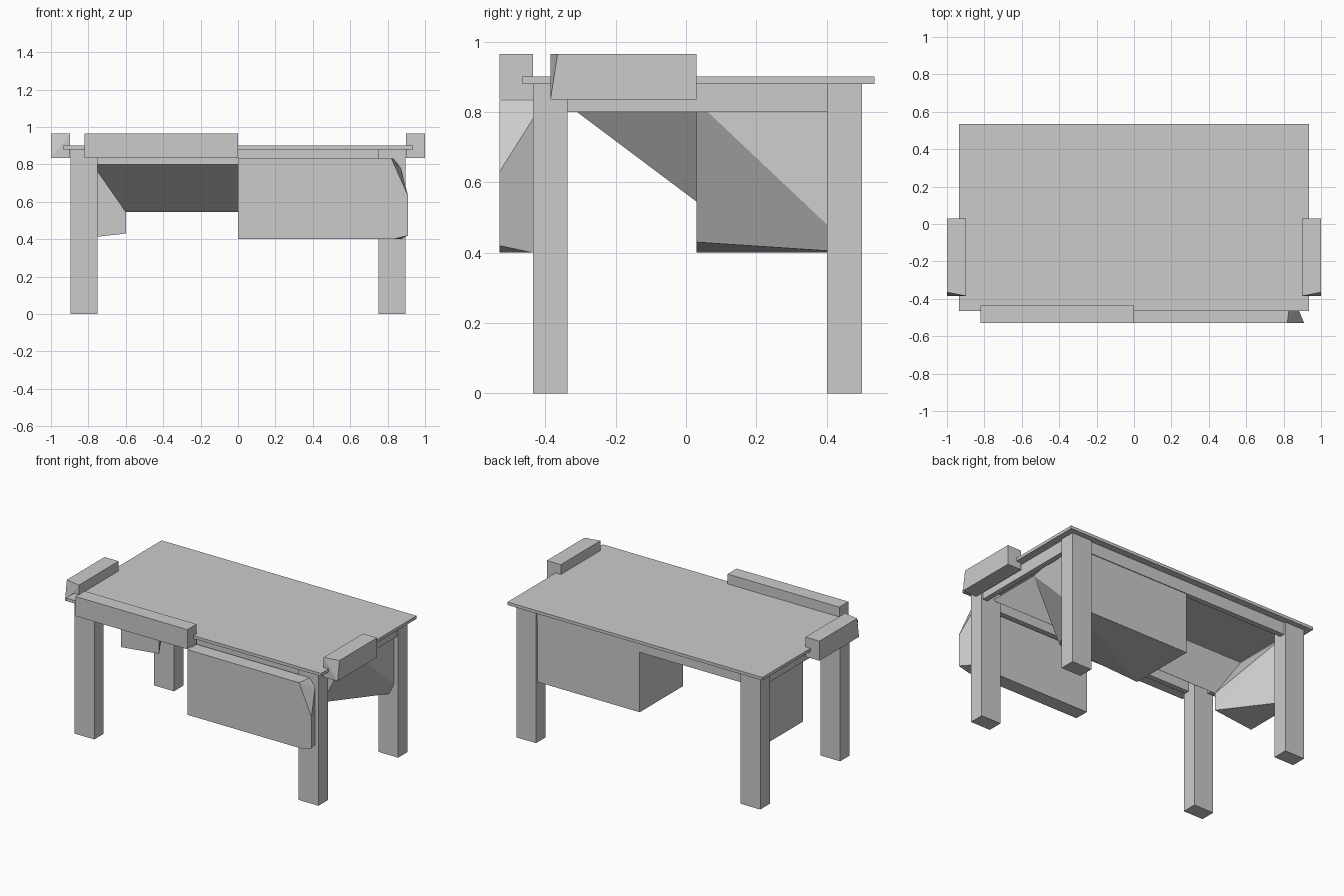
import bpy, bmesh


def finish(bm, name):
    bmesh.ops.recalc_face_normals(bm, faces=bm.faces)
    mesh = bpy.data.meshes.new(name)
    bm.to_mesh(mesh)
    bm.free()
    obj = bpy.data.objects.new(name, mesh)
    bpy.context.collection.objects.link(obj)
    return obj


def hull(name, pts):
    """Convex block around a few corner points."""
    bm = bmesh.new()
    for p in pts:
        bm.verts.new(p)
    res = bmesh.ops.convex_hull(bm, input=bm.verts)
    loose = [v for v in res["geom_interior"] if isinstance(v, bmesh.types.BMVert) and v.is_valid]
    if loose:
        bmesh.ops.delete(bm, geom=loose, context='VERTS')
    bmesh.ops.dissolve_limit(bm, angle_limit=0.01, verts=bm.verts, edges=bm.edges)
    return finish(bm, name)


def box(name, x, y, z):
    return hull(name, [(a, b, c) for a in x for b in y for c in z])


# Table top
box("table_top", (-0.935, 0.935), (-0.465, 0.535), (0.88, 0.90))

# Legs, side aprons and side rests, mirrored left and right
for side, s in (("left", -1), ("right", 1)):
    box(side + "_front_leg", (s * 0.75, s * 0.895), (-0.435, -0.337), (0, 0.88))
    box(side + "_back_leg", (s * 0.75, s * 0.895), (0.40, 0.50), (0, 0.88))
    box(side + "_apron", (s * 0.85, s * 0.885), (-0.337, 0.40), (0.80, 0.88))
    rest = [(s * x, 0.03, z) for x in (0.897, 1.0) for z in (0.835, 0.965)]
    rest += [(s * 0.897, -0.385, z) for z in (0.835, 0.965)]
    rest += [(s * 1.0, -0.385, 0.835), (s * 1.0, -0.365, 0.965)]
    hull(side + "_rest", rest)

# Front and back aprons
box("front_apron", (-0.75, 0.75), (-0.425, -0.39), (0.80, 0.88))
box("back_apron", (-0.75, 0.75), (0.455, 0.49), (0.80, 0.88))

# Raised bar and hanging panel on the front
box("front_bar", (-0.82, 0), (-0.53, -0.435), (0.835, 0.965))
hull("front_panel", [
    (0, -0.53, 0.40), (0.83, -0.53, 0.40), (0.91, -0.53, 0.42), (0.91, -0.53, 0.63),
    (0.82, -0.53, 0.832), (0, -0.53, 0.832),
    (0, -0.435, 0.40), (0.87, -0.435, 0.40), (0.87, -0.435, 0.78),
    (0.83, -0.435, 0.832), (0, -0.435, 0.832)])

# Sloped block under the front half of the top
hull("sloped_under_block", [(s * x, y, z) for s in (-1, 1) for x, y, z in (
    (0.80, -0.35, 0.83), (0.80, 0.03, 0.83), (0.60, 0.03, 0.545))])

# Storage block at the back right
hull("back_right_block", [
    (0, 0.03, 0.40), (0, 0.03, 0.83), (0, 0.485, 0.40), (0, 0.485, 0.83),
    (0.60, 0.03, 0.43), (0.60, 0.03, 0.545), (0.80, 0.03, 0.83), (0.80, 0.42, 0.83),
    (0.88, 0.485, 0.40), (0.88, 0.485, 0.83)])

# Wedge block at the back left
hull("back_left_block", [
    (-0.60, 0.03, 0.43), (-0.60, 0.03, 0.545), (-0.80, 0.03, 0.83), (-0.80, 0.42, 0.83),
    (-0.88, 0.03, 0.40), (-0.88, 0.03, 0.83), (-0.88, 0.485, 0.40), (-0.88, 0.485, 0.83)])
